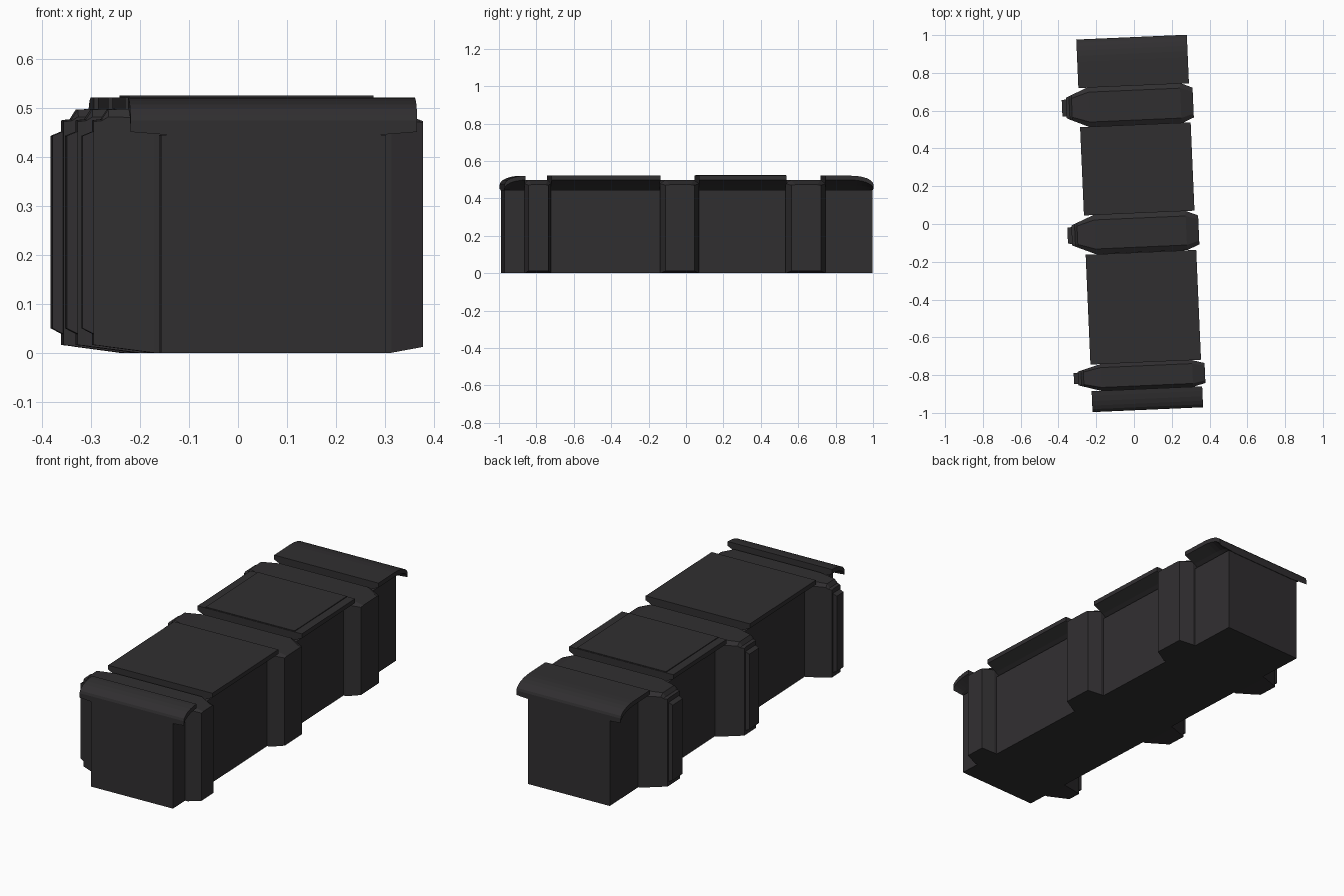
import bpy, bmesh, math
from mathutils import Matrix

if "Cube" in bpy.data.objects:
    bpy.data.objects.remove(bpy.data.objects["Cube"])

mat = bpy.data.materials.new("dark_grey")
mat.diffuse_color = (0.03, 0.028, 0.03, 1)
mat.use_nodes = True
mat.node_tree.nodes["Principled BSDF"].inputs["Base Color"].default_value = mat.diffuse_color

# The whole case is turned slightly about z
PLACE = Matrix.Translation((0.03, 0.003, 0)) @ Matrix.Rotation(math.radians(2.5), 4, 'Z')


def loft(name, rings):
    """Skin a list of equal-length point rings and cap both ends."""
    bm = bmesh.new()
    rows = [[bm.verts.new(p) for p in ring] for ring in rings]
    n = len(rows[0])
    for a, b in zip(rows, rows[1:]):
        for i in range(n):
            j = (i + 1) % n
            bm.faces.new((a[i], a[j], b[j], b[i]))
    bm.faces.new(rows[0])
    bm.faces.new(rows[-1])
    bmesh.ops.recalc_face_normals(bm, faces=bm.faces)
    me = bpy.data.meshes.new(name)
    bm.to_mesh(me)
    bm.free()
    me.materials.append(mat)
    ob = bpy.data.objects.new(name, me)
    ob.matrix_world = PLACE
    bpy.context.collection.objects.link(ob)
    return ob


def box(name, x0, x1, y0, y1, z0, z1):
    return loft(name, [[(x, y0, z0), (x, y1, z0), (x, y1, z1), (x, y0, z1)] for x in (x0, x1)])


# Main box
box("body", -0.23, 0.23, -0.984, 0.984, 0, 0.445)


# Lid panels: wedge-edged section, rounded down towards the ends of the case
END, START, DROP = 0.987, 0.87, 0.047


def lid_ring(y):
    t = max(0, (abs(y) - START) / (END - START))
    d = DROP * (1 - math.sqrt(max(0, 1 - t * t)))
    half = [(0.293, 0.521 - d), (0.293, 0.498 - d), (0.235, 0.47 - d * 0.5), (0.19, 0.443)]
    pts = half + [(-x, z) for x, z in reversed(half)]
    return [(x, y, z) for x, z in pts]


def lid(name, y0, y1):
    ys = [y0, y1]
    if max(abs(y0), abs(y1)) > START:
        s = 1 if y1 > 0 else -1
        ys += [s * (START + (END - START) * math.sin(math.radians(a))) for a in range(0, 90, 15)]
    ys = sorted(y for y in set(ys) if y0 <= y <= y1)
    loft(name, [lid_ring(y) for y in ys])


lid("lid_back", 0.73, END)
lid("lid_rear_middle", 0.055, 0.523)
lid("lid_front_middle", -0.735, -0.153)
lid("lid_front", -END, -0.876)
box("lid_raised_panel", -0.25, 0.25, 0.058, 0.52, 0.51, 0.525)


# Ribs: bands wrapping the case, tapering outwards on each side
def rib_ring(x, cy, h, zb, zt, d):
    s = h * 0.74
    prof = [(-h, zb), (h, zb), (h, zt - d), (s, zt), (-s, zt), (-h, zt - d)]
    return [(x, cy + y, z) for y, z in prof]


for label, cy, h in (("back", 0.627, 0.107), ("middle", -0.048, 0.104), ("front", -0.806, 0.071)):
    stations = [
        (-0.362, 0.50, 0.016, 0.475, 0.003),
        (-0.345, 0.58, 0.014, 0.477, 0.003),
        (-0.332, 0.63, 0.012, 0.497, 0.015),
        (-0.240, 1.00, 0.0, 0.499, 0.02),
        (0.245, 1.00, 0.0, 0.499, 0.02),
        (0.311, 0.74, 0.012, 0.473, 0.003),
    ]
    loft("rib_" + label, [rib_ring(x, cy, h * k, zb, zt, d) for x, k, zb, zt, d in stations])
    # Latch strip on the outer left face of the rib
    rings = []
    for x, k, z0, z1 in ((-0.355, 0.43, 0.035, 0.455), (-0.384, 0.41, 0.05, 0.443)):
        w = h * k
        rings.append([(x, cy - w, z0), (x, cy + w, z0), (x, cy + w, z1), (x, cy - w, z1)])
    loft("latch_" + label, rings)
